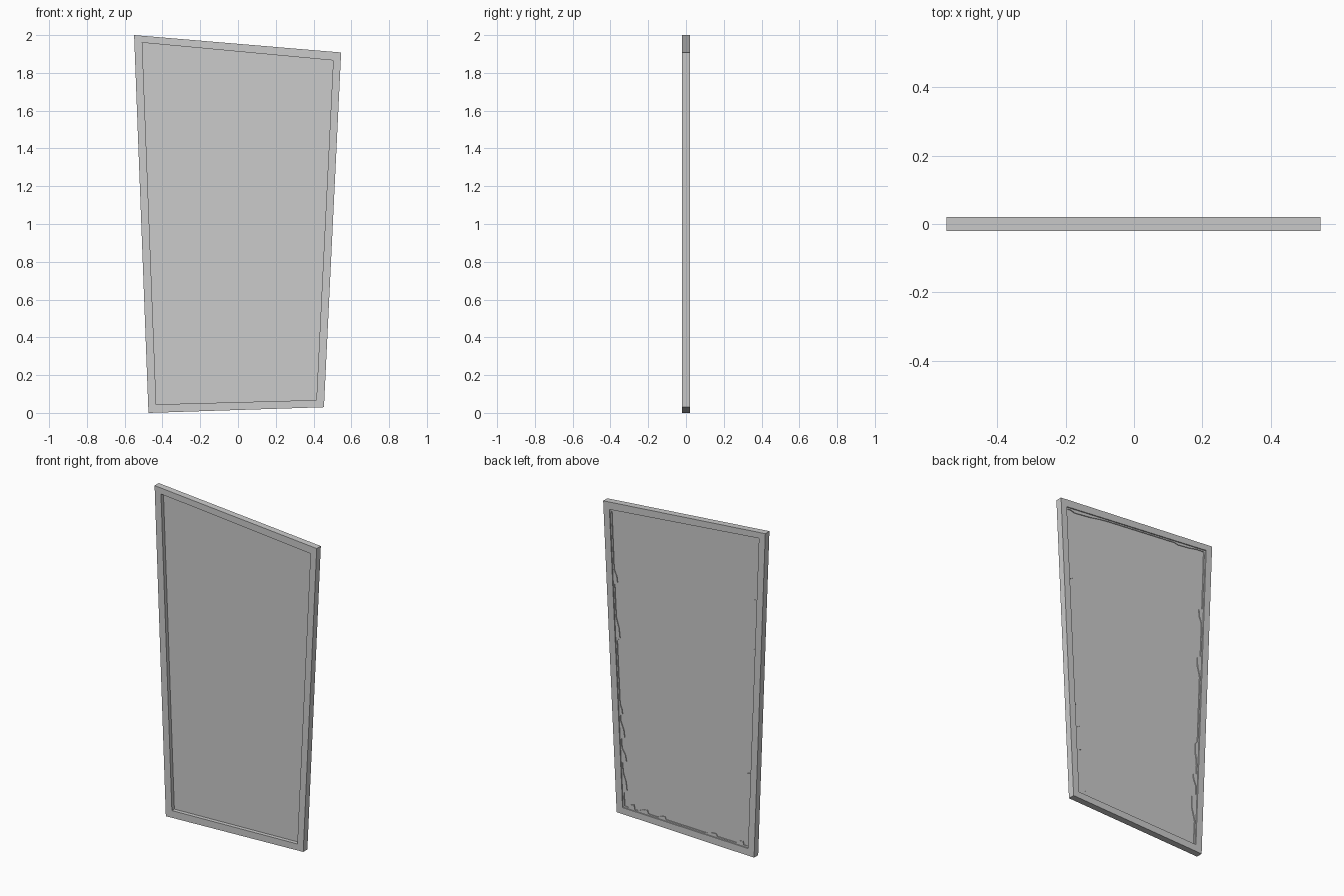
import bpy, bmesh
from mathutils import Vector

if "Cube" in bpy.data.objects:
    bpy.data.objects.remove(bpy.data.objects["Cube"])

# Corners (x, z): bottom left, bottom right, top right, top left
OUTER = [Vector(p) for p in ((-.474, 0), (.455, .03), (.546, 1.908), (-.55, 2))]
INNER = [Vector(p) for p in ((-.433, .045), (.415, .068), (.504, 1.866), (-.507, 1.96))]


def ring(name, outer, inner, y0, y1):
    """Closed band between two matching loops, extruded in y."""
    bm = bmesh.new()
    n = len(outer)
    loops = [[bm.verts.new((p.x, y, p.y)) for p in loop]
             for loop, y in ((outer, y0), (inner, y0), (inner, y1), (outer, y1))]
    for a, b in zip(loops, loops[1:] + loops[:1]):
        for i in range(n):
            j = (i + 1) % n
            bm.faces.new((a[i], a[j], b[j], b[i]))
    finish(bm, name)


def slab(name, loop, y0, y1):
    bm = bmesh.new()
    face = bm.faces.new([bm.verts.new((p.x, y0, p.y)) for p in loop])
    ext = bmesh.ops.extrude_face_region(bm, geom=[face])
    for v in ext["geom"]:
        if isinstance(v, bmesh.types.BMVert):
            v.co.y = y1
    finish(bm, name)


def finish(bm, name):
    bmesh.ops.recalc_face_normals(bm, faces=bm.faces[:])
    mesh = bpy.data.meshes.new(name)
    bm.to_mesh(mesh)
    bm.free()
    bpy.context.collection.objects.link(bpy.data.objects.new(name, mesh))


# Skewed frame and recessed backing panel
ring("frame", OUTER, INNER, -.02, .02)
slab("panel", INNER, .004, .008)

# Broken glass left around the rim: (start, end, depth) bumps along each side
BUMPS = [
    [(.04, .1, .03), (.25, .35, .022), (.66, .73, .024), (.8, .88, .028), (.91, .96, .036)],
    [(.05, .12, .03), (.15, .2, .035), (.23, .29, .03), (.31, .35, .022),
     (.56, .64, .028), (.75, .8, .028)],
    [(.03, .3, .02), (.78, .97, .016)],
    [(.2, .25, .03), (.36, .43, .03), (.65, .73, .022), (.76, .8, .03), (.83, .92, .036)],
]
rim, edge = [], []
for i in range(4):
    a, b = INNER[i], INNER[(i + 1) % 4]
    along = (b - a).normalized()
    inward = Vector((-along.y, along.x))
    prev = (INNER[i - 1] - a).normalized()
    rim.append(a)
    edge.append(a + (along + prev) * .01)
    for s, e, d in BUMPS[i]:
        w = e - s
        for t, depth in ((s, .008), (s + w * .12, d), (s + w * .55, d * .85),
                         (s + w * .8, d * .5), (e, .008)):
            p = a.lerp(b, t)
            rim.append(p)
            edge.append(p + inward * depth)
ring("broken_glass", rim, edge, .008, .013)
